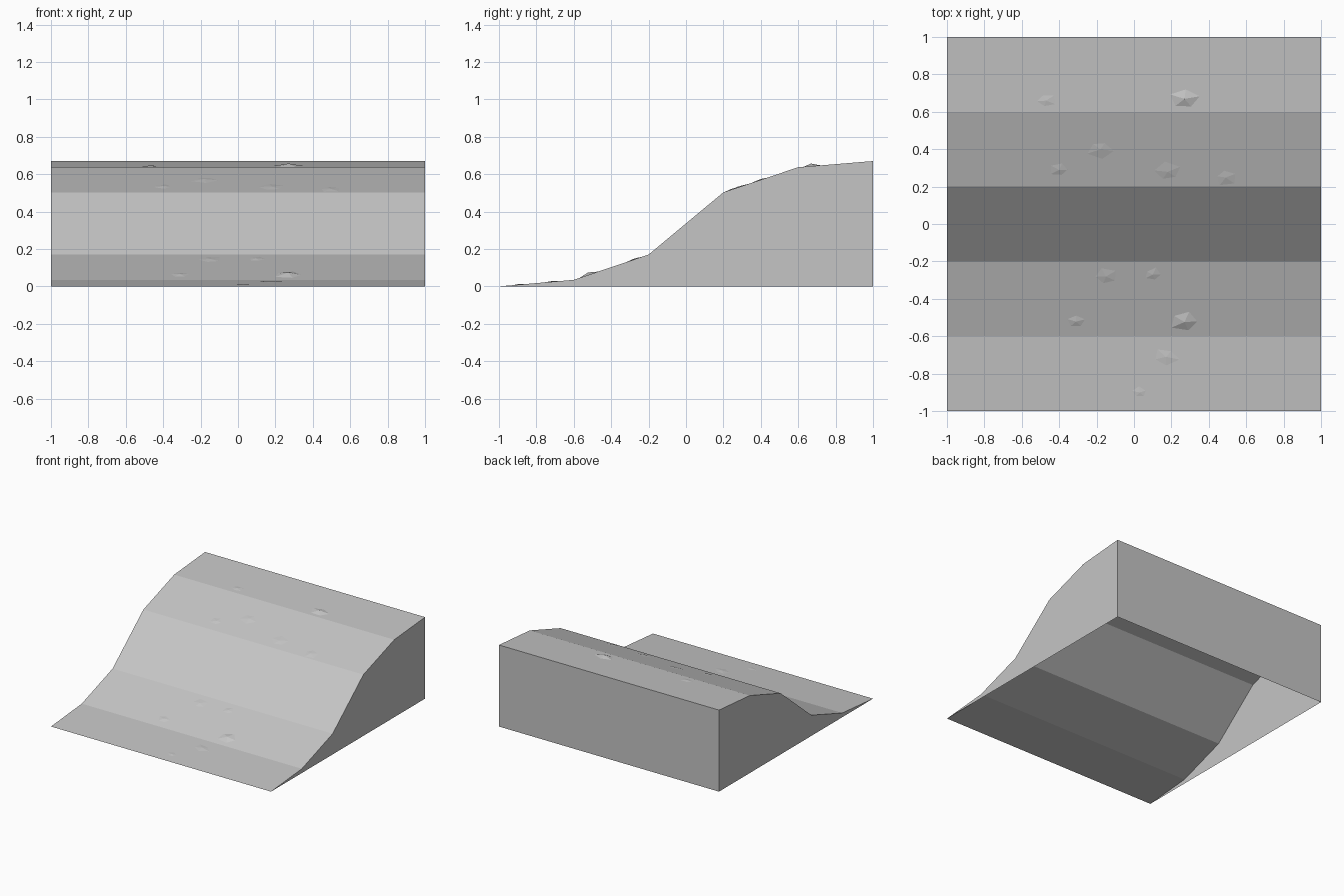
import bpy, bmesh, math, random
from mathutils import Vector, Matrix

random.seed(4)
cube = bpy.data.objects.get("Cube")
if cube:
    bpy.data.objects.remove(cube, do_unlink=True)

# One plain grey for everything
grey = bpy.data.materials.new("plain_grey")
grey.use_nodes = True
colour = (0.56, 0.56, 0.56, 1)
grey.diffuse_color = colour
grey.node_tree.nodes["Principled BSDF"].inputs["Base Color"].default_value = colour

# Slope cross-section as (y, z), front to back
PROFILE = [(-1, 0), (-0.6, 0.035), (-0.2, 0.17), (0.2, 0.503), (0.6, 0.637), (1, 0.67)]


def finish(bm, name):
    mesh = bpy.data.meshes.new(name)
    bm.to_mesh(mesh)
    bm.free()
    mesh.materials.append(grey)
    obj = bpy.data.objects.new(name, mesh)
    bpy.context.collection.objects.link(obj)
    return obj


def surface(y):
    """Height and slope angle of the hill at y."""
    for (y0, z0), (y1, z1) in zip(PROFILE, PROFILE[1:]):
        if y <= y1:
            slope = (z1 - z0) / (y1 - y0)
            return z0 + slope * (y - y0), math.atan(slope)


# Hill shell: stepped slope, two side walls and back wall, open underneath
bm = bmesh.new()
right, left = [[bm.verts.new((x, y, z)) for y, z in PROFILE] for x in (-1, 1)]
for i in range(len(PROFILE) - 1):
    bm.faces.new((right[i], left[i], left[i + 1], right[i + 1]))
foot_r, foot_l = bm.verts.new((-1, 1, 0)), bm.verts.new((1, 1, 0))
bm.faces.new(right + [foot_r])
bm.faces.new(list(reversed(left)) + [foot_l])
bm.faces.new((right[-1], left[-1], foot_l, foot_r))
bmesh.ops.recalc_face_normals(bm, faces=bm.faces)
finish(bm, "hill_slope")

# Shallow faceted bumps scattered on the slope: x, y, radius, height
BUMPS = [(0.27, 0.67, 0.11, 0.014), (-0.47, 0.66, 0.06, 0.004), (-0.18, 0.4, 0.08, 0.004),
         (-0.4, 0.29, 0.06, 0.004), (0.18, 0.28, 0.09, 0.004), (0.49, 0.25, 0.07, 0.004),
         (-0.15, -0.28, 0.07, 0.004), (0.1, -0.27, 0.06, 0.004), (-0.31, -0.52, 0.06, 0.005),
         (0.27, -0.52, 0.1, 0.013), (0.17, -0.71, 0.08, 0.004), (0.03, -0.9, 0.05, 0.003)]
bm = bmesh.new()
for x, y, radius, height in BUMPS:
    z, angle = surface(y)
    place = Matrix.Translation((x, y, z)) @ Matrix.Rotation(angle, 4, "X")
    spin = random.uniform(0, math.tau)
    ring = []
    for k in range(5):
        a = spin + k * math.tau / 5
        r = radius * random.uniform(0.6, 1)
        px, py = r * math.cos(a), r * math.sin(a) * 0.7
        # Keep every rim point on the stepped surface
        ring.append(bm.verts.new((x + px, y + py, surface(y + py)[0])))
    peak = bm.verts.new(place @ Vector((0, 0, height)))
    for k in range(5):
        bm.faces.new((ring[k], ring[(k + 1) % 5], peak))
finish(bm, "ground_bumps")
